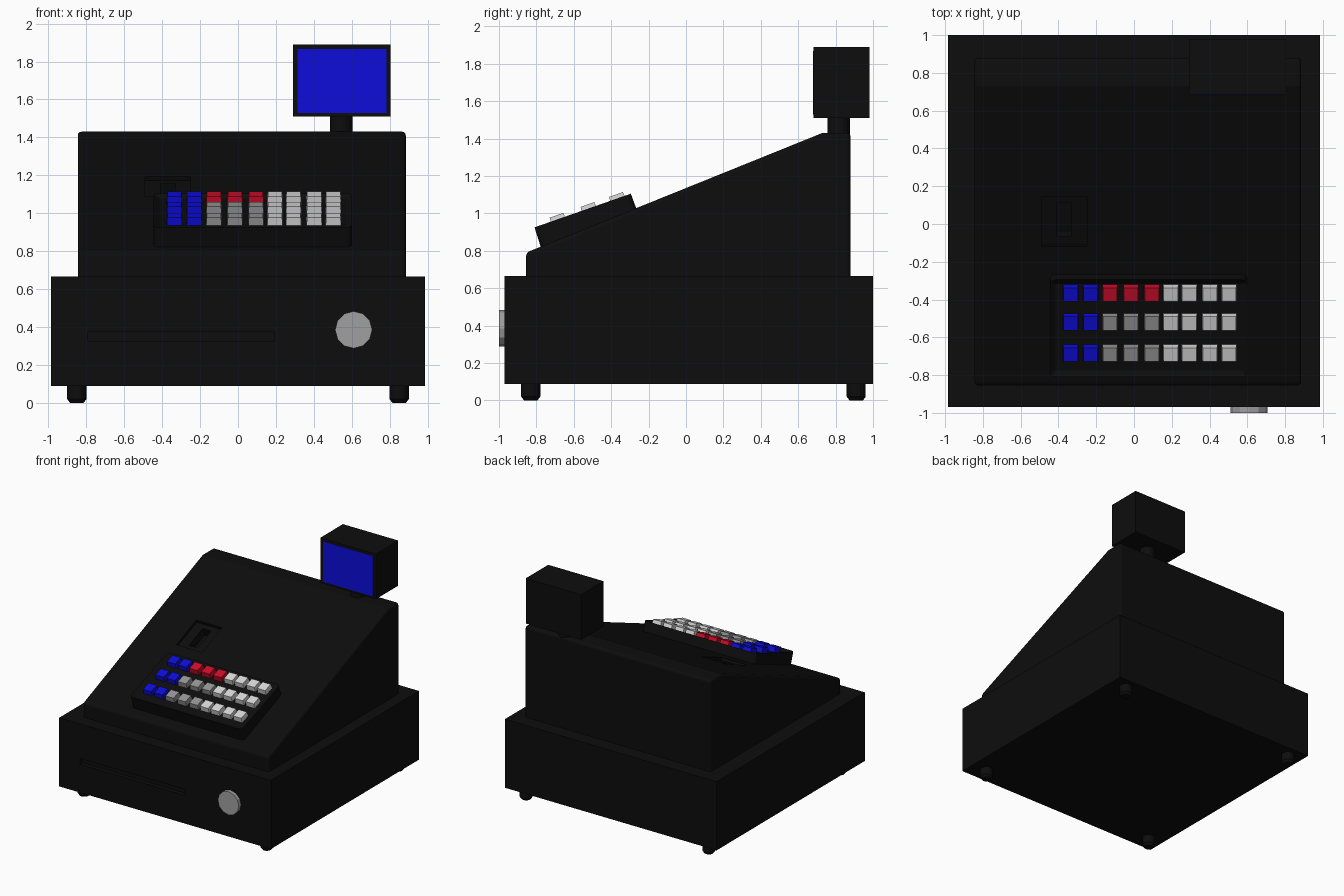
import bpy, bmesh, math
from mathutils import Matrix, Vector

if "Cube" in bpy.data.objects:
    bpy.data.objects.remove(bpy.data.objects["Cube"])


def material(name, r, g, b):
    m = bpy.data.materials.new(name)
    m.diffuse_color = (r, g, b, 1)
    m.use_nodes = True
    m.node_tree.nodes["Principled BSDF"].inputs["Base Color"].default_value = m.diffuse_color
    return m


BLACK = material("black plastic", 0.004, 0.004, 0.004)
BLUE = material("blue", 0.004, 0.004, 0.7)
RED = material("red", 0.6, 0.004, 0.022)
GREY = material("grey", 0.3, 0.3, 0.3)
WHITE = material("light grey", 0.68, 0.68, 0.68)
METAL = material("lock metal", 0.35, 0.35, 0.35)


def finish(bm, name, mat):
    bmesh.ops.recalc_face_normals(bm, faces=bm.faces)
    me = bpy.data.meshes.new(name)
    bm.to_mesh(me)
    bm.free()
    me.materials.append(mat)
    ob = bpy.data.objects.new(name, me)
    bpy.context.collection.objects.link(ob)
    return ob


def box(name, lo, hi, mat, tilt=0.0):
    """Axis box given by two corners, tilted about x through its centre."""
    lo, hi = Vector(lo), Vector(hi)
    bm = bmesh.new()
    bmesh.ops.create_cube(bm, size=1)
    bm.transform(Matrix.Translation((lo + hi) / 2) @ Matrix.Rotation(tilt, 4, 'X')
                 @ Matrix.Diagonal((*(hi - lo), 1)))
    return finish(bm, name, mat)


def cylinder(name, c, r, depth, mat, sides, axis='Z', r_low=None):
    bm = bmesh.new()
    bmesh.ops.create_cone(bm, cap_ends=True, segments=sides,
                          radius1=r_low or r, radius2=r, depth=depth)
    rot = Matrix.Rotation(math.pi / 2, 4, 'X') if axis == 'Y' else Matrix()
    bm.transform(Matrix.Translation(c) @ rot)
    return finish(bm, name, mat)


def profile_mesh(points, x0, x1):
    """Extrude a (y, z) outline along x."""
    bm = bmesh.new()
    f = bm.faces.new([bm.verts.new((x0, y, z)) for y, z in points])
    ext = bmesh.ops.extrude_face_region(bm, geom=[f])
    vs = [v for v in ext['geom'] if isinstance(v, bmesh.types.BMVert)]
    bmesh.ops.translate(bm, verts=vs, vec=(x1 - x0, 0, 0))
    bmesh.ops.recalc_face_normals(bm, faces=bm.faces)
    return bm


def cut(ob, cutter):
    cutter.hide_render = True
    cutter.hide_set(True)
    mod = ob.modifiers.new("cut", 'BOOLEAN')
    mod.object = cutter
    mod.operation = 'DIFFERENCE'
    mod.solver = 'EXACT'


# Cash drawer with a finger groove
drawer = box("cash_drawer", (-0.985, -0.97, 0.088), (0.985, 1.0, 0.665), BLACK)
cut(drawer, box("groove_cutter", (-0.79, -1.05, 0.325), (0.19, -0.935, 0.375), BLACK))

# Lock and feet
cylinder("drawer_lock", (0.61, -0.975, 0.385), 0.098, 0.05, METAL, 12, 'Y')
for x in (-0.85, 0.85):
    for y in (-0.83, 0.91):
        cylinder("foot", (x, y, 0.055), 0.051, 0.07, BLACK, 16)
        cylinder("foot_pad", (x, y, 0.01), 0.051, 0.02, BLACK, 16, r_low=0.036)

# Sloped body
body = finish(profile_mesh([(-0.855, 0.62), (-0.855, 0.79), (0.73, 1.43),
                            (0.88, 1.43), (0.88, 0.62)], -0.845, 0.885),
              "register_body", BLACK)
bev = body.modifiers.new("rounded edges", 'BEVEL')
bev.width = 0.02
bev.segments = 3
bev.limit_method = 'ANGLE'
bev.angle_limit = math.radians(40)

# Receipt recess with a deeper slot
slope = math.atan2(0.64, 1.585)
cut(body, box("recess_cutter", (-0.49, -0.14, 1.115), (-0.25, 0.145, 1.215), BLACK, slope))
cut(body, box("slot_cutter", (-0.41, -0.075, 1.045), (-0.33, 0.12, 1.205), BLACK, slope))

# Keyboard tray with rounded corners and a sunken top
A, B = Vector((0, -0.81, 0.925)), Vector((0, -0.295, 1.105))
bm = profile_mesh([(-0.77, 0.80), (-0.81, 0.925), (-0.295, 1.105), (-0.26, 1.01)],
                  -0.445, 0.6)
corners = [e for e in bm.edges if abs(e.verts[0].co.x - e.verts[1].co.x) < 1e-4
           and abs(e.verts[0].co.z - e.verts[1].co.z) < 0.13
           and abs(e.verts[0].co.y - e.verts[1].co.y) < 0.1]
bmesh.ops.bevel(bm, geom=corners, offset=0.03, segments=3, profile=0.5, affect='EDGES')
bm.normal_update()
top = max(bm.faces, key=lambda f: f.calc_center_median().z + f.normal.z)
n = top.normal.copy()
bmesh.ops.inset_region(bm, faces=[top], thickness=0.03)
bmesh.ops.translate(bm, verts=top.verts[:], vec=-n * 0.02)
finish(bm, "keyboard_tray", BLACK)

# Keys: three rows of nine
along = (B - A).normalized()
up = Vector((1, 0, 0)).cross(along)
tilt = math.atan2(along.z, along.y)
cols = (-0.335, -0.23, -0.127, -0.016, 0.095, 0.195, 0.293, 0.402, 0.503)
for row, y in enumerate((-0.685, -0.52, -0.367)):
    for i, x in enumerate(cols):
        mat = BLUE if i < 2 else WHITE if i > 4 else RED if row == 2 else GREY
        bm = bmesh.new()
        bmesh.ops.create_cube(bm, size=1)
        for v in bm.verts:  # slight taper to the key top
            if v.co.z > 0:
                v.co.x *= 0.92
                v.co.y *= 0.9
        surface = A + along * ((y - A.y) / along.y)
        pos = surface + Vector((x, 0, 0))
        bm.transform(Matrix.Translation(pos) @ Matrix.Rotation(tilt, 4, 'X')
                     @ Matrix.Diagonal((0.082, 0.086, 0.044, 1)))
        finish(bm, "key", mat)

# Display on a short post
cylinder("display_post", (0.545, 0.817, 1.46), 0.06, 0.12, BLACK, 16)
box("display_case", (0.29, 0.682, 1.51), (0.805, 0.98, 1.89), BLACK)
box("display_screen", (0.315, 0.679, 1.528), (0.782, 0.686, 1.867), BLUE)
